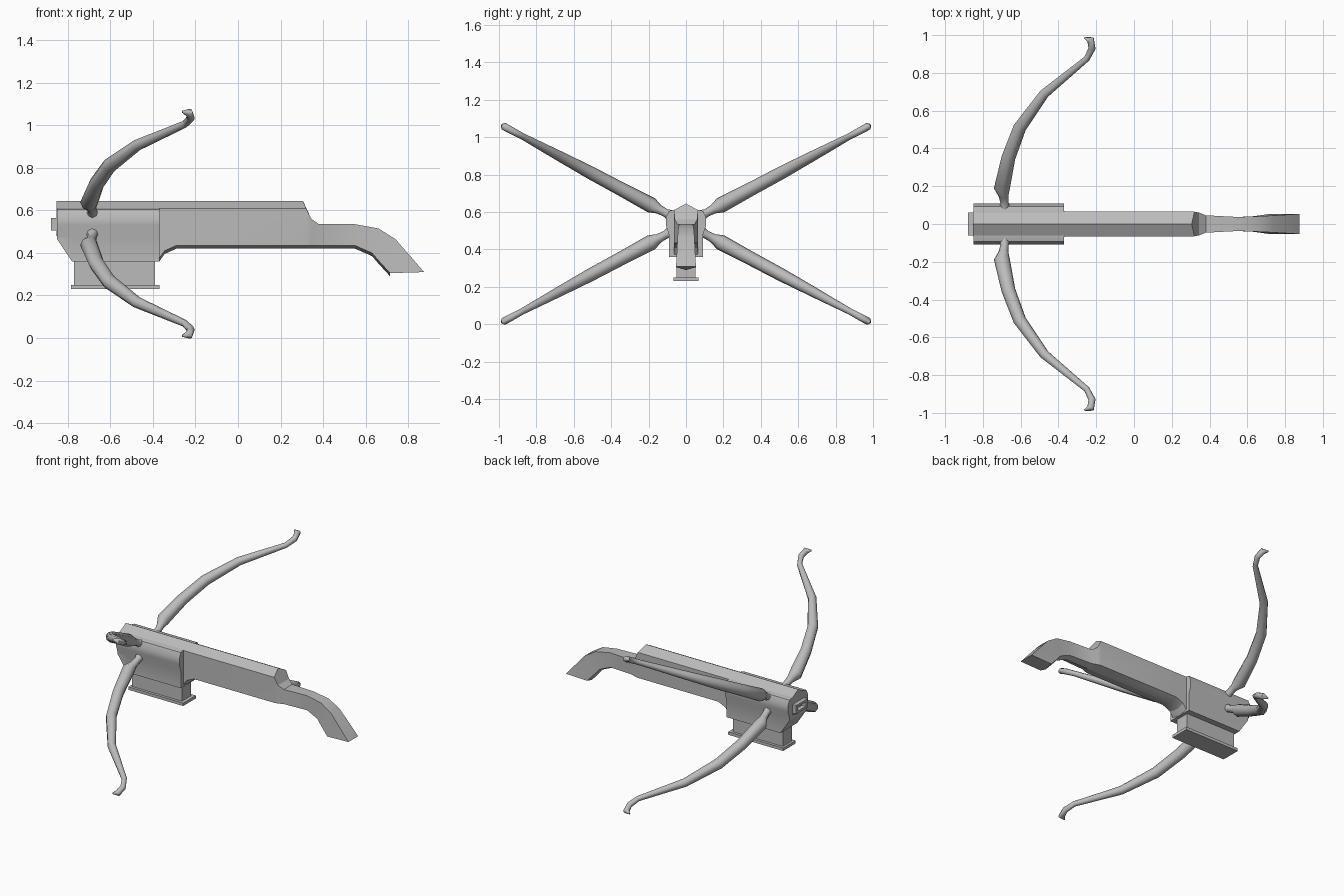
import bpy, bmesh, math
from mathutils import Vector

cube = bpy.data.objects.get("Cube")
if cube:
    bpy.data.objects.remove(cube, do_unlink=True)

GREY = (0.5, 0.5, 0.5, 1)
mat = bpy.data.materials.new("plain grey")
mat.use_nodes = True
mat.diffuse_color = GREY
bsdf = next(n for n in mat.node_tree.nodes if n.type == 'BSDF_PRINCIPLED')
bsdf.inputs["Base Color"].default_value = GREY
bsdf.inputs["Roughness"].default_value = 0.7


def finish(name, bm, angle):
    bmesh.ops.recalc_face_normals(bm, faces=bm.faces)
    mesh = bpy.data.meshes.new(name)
    bm.to_mesh(mesh)
    bm.free()
    obj = bpy.data.objects.new(name, mesh)
    bpy.context.collection.objects.link(obj)
    mesh.materials.append(mat)
    bpy.ops.object.select_all(action='DESELECT')
    obj.select_set(True)
    bpy.context.view_layer.objects.active = obj
    bpy.ops.object.shade_smooth_by_angle(angle=math.radians(angle))
    return obj


def loft(name, rings, angle=25):
    """Skin a row of closed rings and cap both ends."""
    bm = bmesh.new()
    loops = [[bm.verts.new(p) for p in ring] for ring in rings]
    n = len(loops[0])
    for a, b in zip(loops, loops[1:]):
        for i in range(n):
            j = (i + 1) % n
            bm.faces.new((a[i], a[j], b[j], b[i]))
    bm.faces.new(loops[0])
    bm.faces.new(loops[-1])
    return finish(name, bm, angle)


def box(name, x0, x1, half_y, z0, z1):
    return loft(name, [[(x, -half_y, z0), (x, half_y, z0), (x, half_y, z1), (x, -half_y, z1)]
                       for x in (x0, x1)])


# Stock with ridged top, keeled underside and curved grip
def stock_ring(xt, zt, xb, zb, w, ridge, xr):
    return [(xr, 0, zt + ridge), (xt, w, zt), (xb, w, zb + 0.015), (xb, 0, zb),
            (xb, -w, zb + 0.015), (xt, -w, zt)]


stations = [
    (-0.852, 0.61, -0.852, 0.48, 0.065, 0.035, -0.852),
    (-0.76, 0.61, -0.76, 0.365, 0.065, 0.035, -0.76),
    (-0.37, 0.61, -0.37, 0.36, 0.065, 0.035, -0.37),
    (-0.345, 0.61, -0.345, 0.395, 0.065, 0.035, -0.345),
    (-0.29, 0.61, -0.29, 0.42, 0.065, 0.035, -0.29),
    (0.32, 0.61, 0.32, 0.42, 0.065, 0.035, 0.305),
    (0.345, 0.56, 0.345, 0.42, 0.06, 0, 0.345),
    (0.38, 0.535, 0.38, 0.42, 0.046, 0, 0.38),
    (0.55, 0.535, 0.55, 0.42, 0.037, 0, 0.55),
    (0.66, 0.515, 0.63, 0.385, 0.041, 0, 0.66),
    (0.74, 0.465, 0.66, 0.35, 0.045, 0, 0.74),
    (0.875, 0.31, 0.715, 0.29, 0.053, 0, 0.875),
]
loft("stock", [stock_ring(*s) for s in stations])

# Housing around the front of the stock, cut back at its lower nose
def housing_ring(x, bottom):
    side = [(0.065, 0.612), (0.092, 0.605), (0.108, 0.57), (0.108, 0.53),
            (0.09, 0.475), (0.09, bottom)]
    return [(x, y, z) for y, z in side] + [(x, -y, z) for y, z in reversed(side)]


loft("housing", [housing_ring(-0.85, 0.465), housing_ring(-0.78, 0.36),
                 housing_ring(-0.37, 0.36)], 32)

# Magazine and its base plate
box("magazine", -0.77, -0.39, 0.05, 0.245, 0.37)
box("magazine_base", -0.785, -0.368, 0.068, 0.23, 0.25)

# Slotted nose bracket
box("nose_top_bar", -0.88, -0.84, 0.062, 0.55, 0.565)
box("nose_bottom_bar", -0.88, -0.84, 0.062, 0.505, 0.52)
for side, sy in (("left", 1), ("right", -1)):
    bar = box("nose_bar_" + side, -0.88, -0.84, 0.01, 0.515, 0.555)
    bar.location.y = sy * 0.052

# Four bow limbs: x, y and radius along each, lying in a tilted plane
LIMB = [(-0.685, 0.07, 0.034), (-0.685, 0.11, 0.022), (-0.69, 0.145, 0.025),
        (-0.70, 0.185, 0.042), (-0.665, 0.35, 0.037), (-0.605, 0.51, 0.035),
        (-0.475, 0.69, 0.027), (-0.25, 0.875, 0.017), (-0.222, 0.93, 0.019),
        (-0.23, 0.975, 0.02), (-0.262, 0.985, 0.005)]
SLOPE, MID, SIDES = 0.535, 0.537, 8
normal = Vector((0, -SLOPE, 1)).normalized()


def limb(name, sy, sz):
    path = [Vector((x, y, y * SLOPE)) for x, y, r in LIMB]
    rings = []
    for i, p in enumerate(path):
        tangent = (path[min(i + 1, len(path) - 1)] - path[max(i - 1, 0)]).normalized()
        across = normal.cross(tangent)
        ring = []
        for k in range(SIDES):
            a = math.tau * k / SIDES
            v = p + LIMB[i][2] * (across * math.cos(a) + normal * math.sin(a))
            ring.append((v.x, sy * v.y, MID + sz * v.z))
        rings.append(ring)
    loft(name, rings, 50)


for vertical, sz in (("upper", 1), ("lower", -1)):
    for side, sy in (("back", 1), ("front", -1)):
        limb(f"{vertical}_{side}_limb", sy, sz)
